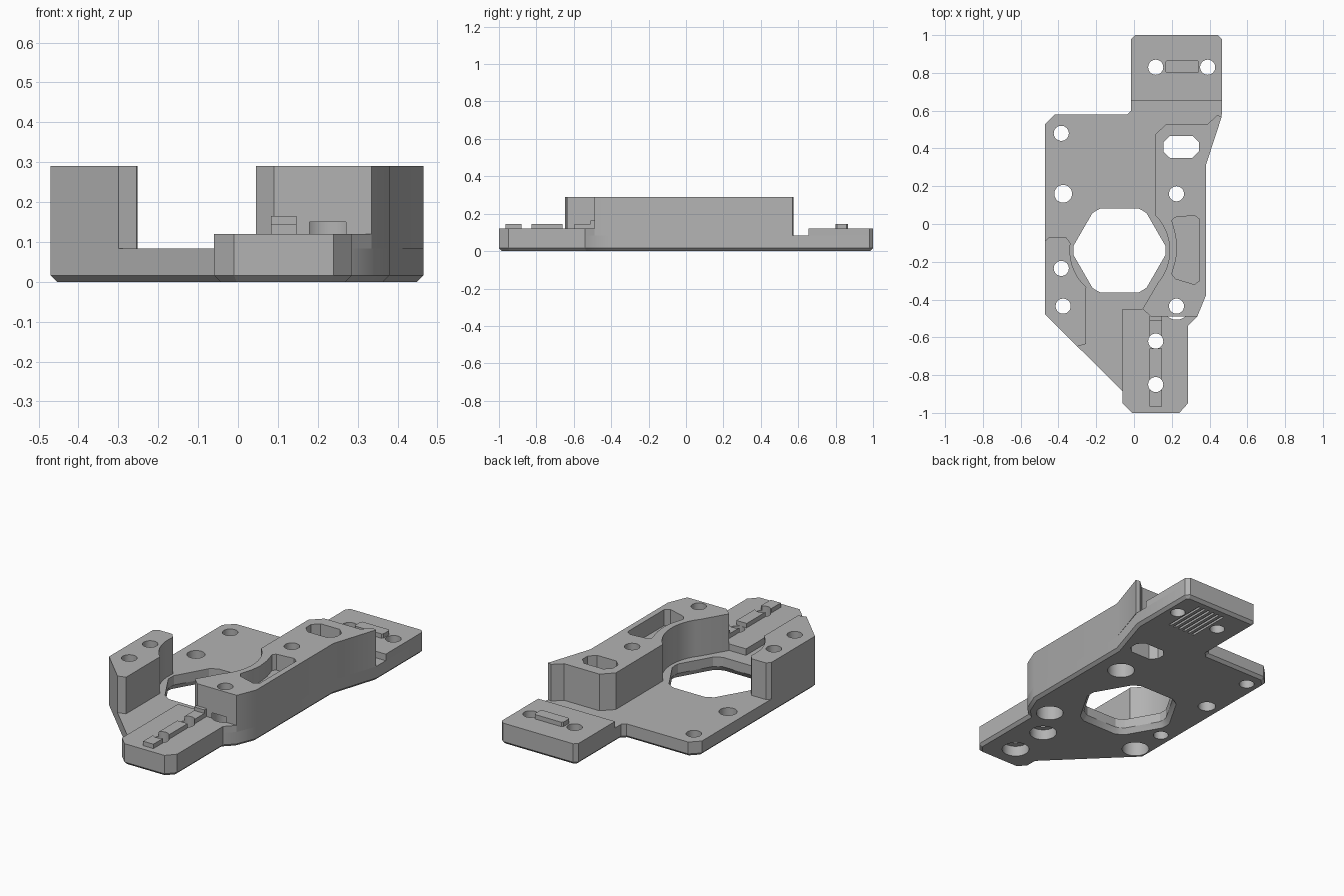
import bpy, bmesh
from math import sin, cos, radians

old = bpy.data.objects.get("Cube")
if old:
    bpy.data.objects.remove(old)

grey = bpy.data.materials.new("mid_grey")
grey.use_nodes = True
grey.diffuse_color = (0.45, 0.45, 0.45, 1)
grey.node_tree.nodes["Principled BSDF"].inputs["Base Color"].default_value = (0.45, 0.45, 0.45, 1)

HEX_CENTRE = (-0.077, -0.14)


def arc(centre, r, a0, a1, n=16):
    steps = [radians(a0 + (a1 - a0) * i / n) for i in range(n + 1)]
    return [(centre[0] + r * cos(a), centre[1] + r * sin(a)) for a in steps]


def circle(x, y, r):
    return arc((x, y), r, 0, 348.75, 31)


def rect(x0, x1, y0, y1, c=0.0):
    """Rectangle, with corners cut by c."""
    if c == 0:
        return [(x0, y0), (x1, y0), (x1, y1), (x0, y1)]
    return [(x0 + c, y0), (x1 - c, y0), (x1, y0 + c), (x1, y1 - c),
            (x1 - c, y1), (x0 + c, y1), (x0, y1 - c), (x0, y0 + c)]


def add_prism(bm, outline, z0, z1, chamfer=0.0, bottom_scale=1.0):
    """Extrude an outline upwards; chamfer or widen its bottom rim."""
    n = len(outline)
    mx = sum(p[0] for p in outline) / n
    my = sum(p[1] for p in outline) / n
    low = [bm.verts.new((mx + (x - mx) * bottom_scale, my + (y - my) * bottom_scale, z0))
           for x, y in outline]
    high = [bm.verts.new((x, y, z1)) for x, y in outline]
    faces = [bm.faces.new(low), bm.faces.new(high)]
    for i in range(n):
        j = (i + 1) % n
        faces.append(bm.faces.new((low[i], low[j], high[j], high[i])))
    bmesh.ops.recalc_face_normals(bm, faces=faces)
    if chamfer:
        bmesh.ops.bevel(bm, geom=list(faces[0].edges), offset=chamfer,
                        segments=1, affect='EDGES')


def make(name, *prisms):
    bm = bmesh.new()
    for p in prisms:
        add_prism(bm, *p)
    mesh = bpy.data.meshes.new(name)
    bm.to_mesh(mesh)
    bm.free()
    mesh.materials.append(grey)
    ob = bpy.data.objects.new(name, mesh)
    bpy.context.collection.objects.link(ob)
    return ob


# Base plate with its front tongue and back tab
front_end = [(-0.06, -0.95), (-0.01, -1), (0.24, -1), (0.285, -0.95)]
plate_outline = front_end + [
    (0.285, -0.54), (0.335, -0.49), (0.38, -0.38), (0.38, 0.31), (0.465, 0.58),
    (0.465, 0.98), (0.445, 1), (0.005, 1), (-0.015, 0.98), (-0.015, 0.6),
    (-0.035, 0.58), (-0.42, 0.58), (-0.47, 0.53), (-0.47, -0.48), (-0.06, -0.885)]
PLATE = 0.083
parts = [make("base_plate", (plate_outline, 0, PLATE, 0.016))]

# Raised pads at both ends
parts.append(make("front_pad", (front_end + [
    (0.285, -0.54), (0.335, -0.49), (0.09, -0.49), (0.045, -0.45), (-0.06, -0.45)], PLATE, 0.12)))
parts.append(make("back_pad", ([
    (-0.015, 0.655), (0.465, 0.655), (0.465, 0.98), (0.445, 1),
    (0.005, 1), (-0.015, 0.98)], PLATE, 0.12)))

# Tall walls curved around the hexagonal opening
parts.append(make("left_wall", ([
    (0.09, -0.49), (0.335, -0.49), (0.38, -0.38), (0.38, 0.31), (0.465, 0.57),
    (0.44, 0.575), (0.39, 0.53), (0.17, 0.53), (0.11, 0.47)]
    + arc(HEX_CENTRE, 0.266, 45, -40) + [(0.045, -0.45)], PLATE, 0.29)))
parts.append(make("right_wall", ([
    (-0.47, -0.09), (-0.45, -0.07), (-0.36, -0.07), (-0.337, -0.1)]
    + arc(HEX_CENTRE, 0.262, 180, 228) + [
    (-0.255, -0.34), (-0.255, -0.635), (-0.3, -0.648), (-0.47, -0.48)], PLATE, 0.29)))

# Ridge on the front pad and key on the back pad
parts.append(make("front_ridge", *[
    (rect(0.083, 0.147, y0, y1), 0.12, 0.145)
    for y0, y1 in ((-0.965, -0.88), (-0.835, -0.66), (-0.6, -0.49))]))
parts.append(make("ridge_stop", (rect(0.083, 0.147, -0.51, -0.488), 0.145, 0.165)))
parts.append(make("back_key", (rect(0.165, 0.345, 0.8, 0.865, 0.008), 0.12, 0.145)))

# Cutters: through holes, hexagon, slot and curved pocket
TOP = 0.4
holes = [(-0.385, 0.48), (-0.385, -0.235), (0.115, 0.83), (0.39, 0.83)]
deep_bores = [(-0.375, -0.435), (0.225, -0.435), (0.225, 0.16)]
front_bores = [(0.115, -0.62), (0.115, -0.85)]
hexagon = []
for k in range(6):
    hexagon += arc(HEX_CENTRE, 0.244, 60 * k - 6, 60 * k + 6, 2)
pocket = [(0.2, 0.02), (0.215, 0.035), (0.32, 0.045), (0.347, 0.025), (0.347, -0.3),
          (0.32, -0.32), (0.22, -0.29), (0.2, -0.265), (0.222, -0.19), (0.229, -0.13), (0.222, -0.06)]
through = make(
    "through_cutter",
    *[(circle(x, y, 0.04), -0.1, TOP) for x, y in holes + deep_bores + front_bores],
    (circle(-0.375, 0.16, 0.047), -0.1, TOP),
    (hexagon, -0.1, TOP),
    (rect(0.155, 0.345, 0.35, 0.467, 0.035), -0.1, TOP),
    (pocket, 0.2, TOP))

# Cutters: counterbores, hexagon lead-in and underside grooves
under = make(
    "underside_cutter",
    *[(circle(x, y, 0.072), -0.1, 0.15) for x, y in deep_bores],
    *[(circle(x, y, 0.072), -0.1, 0.06) for x, y in front_bores],
    (hexagon, -0.03, 0.03, 0, 1.17),
    *[(rect(x, x + 0.014, 0.7, 0.95), -0.1, 0.012)
      for x in [0.17 + 0.032 * i for i in range(6)]])

for ob in parts:
    bpy.ops.object.select_all(action='DESELECT')
    bpy.context.view_layer.objects.active = ob
    ob.select_set(True)
    if ob.name != "back_key":
        for cutter in (through, under):
            mod = ob.modifiers.new("cut", 'BOOLEAN')
            mod.operation = 'DIFFERENCE'
            mod.solver = 'EXACT'
            mod.object = cutter
            bpy.ops.object.modifier_apply(modifier=mod.name)
    bpy.ops.object.shade_smooth_by_angle(angle=radians(25))

for cutter in (through, under):
    bpy.data.objects.remove(cutter)
